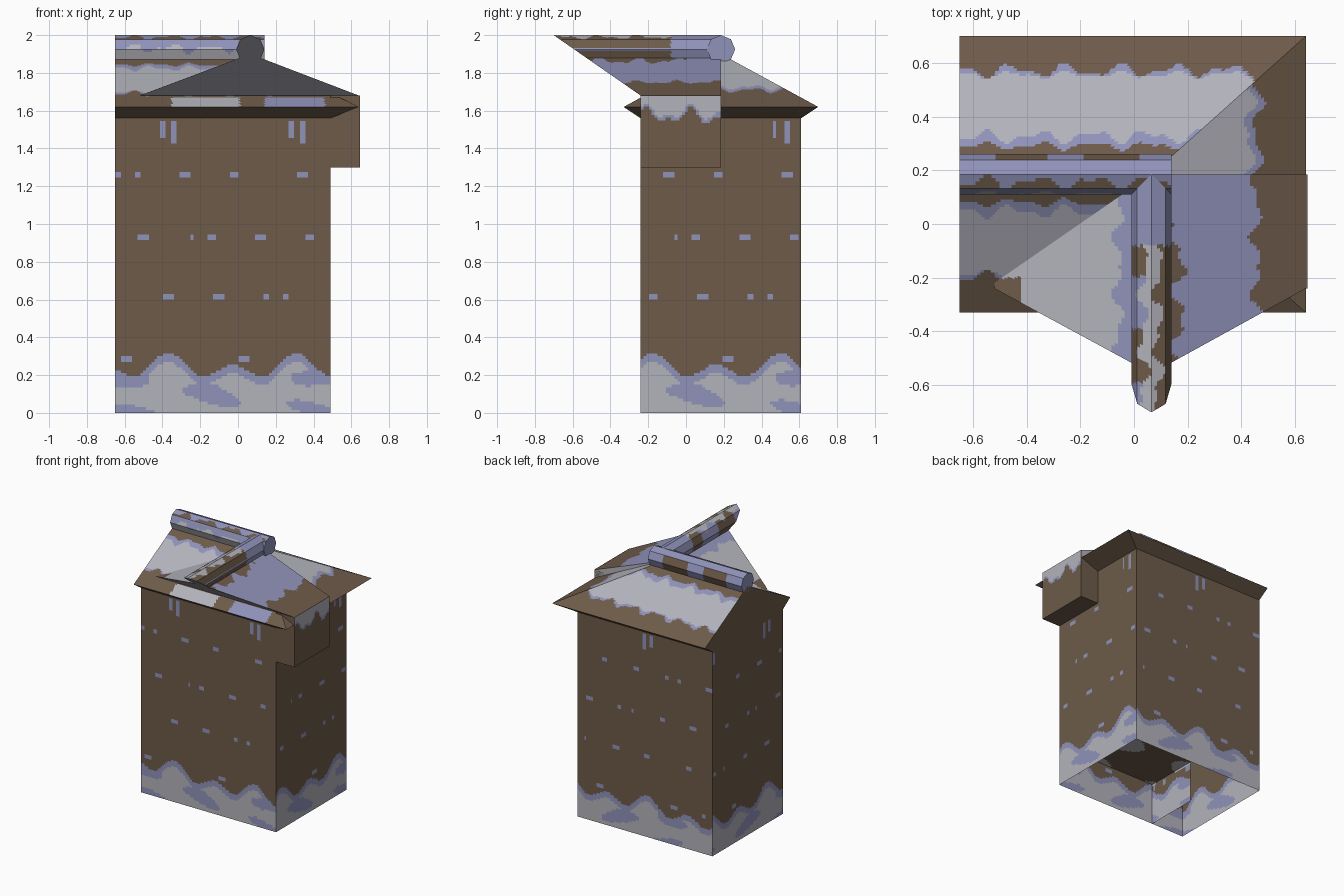
import bpy, math
from math import sin, cos, pi
from mathutils import Vector as V

cube = bpy.data.objects.get("Cube")
if cube:
    bpy.data.objects.remove(cube)

BROWN, GREY, LILAC = 0, 1, 2


def material(name, color):
    m = bpy.data.materials.new(name)
    m.use_nodes = True
    m.diffuse_color = (*color, 1)
    m.node_tree.nodes["Principled BSDF"].inputs["Base Color"].default_value = (*color, 1)
    return m


MATS = [material("brown plaster", (0.155, 0.105, 0.068)),
        material("pale grey snow", (0.45, 0.45, 0.50)),
        material("lilac snow shade", (0.28, 0.29, 0.49))]


class Part:
    """Collects gridded patches whose faces are coloured by a rule."""

    def __init__(self, name):
        self.name, self.verts, self.faces, self.mats = name, [], [], []

    def patch(self, a, b, c, d, out, rule, cell=0.015):
        a, b, c, d, out = map(V, (a, b, c, d, out))
        nu = max(1, math.ceil(max((b - a).length, (c - d).length) / cell))
        nv = max(1, math.ceil(max((d - a).length, (c - b).length) / cell))
        flip = (c - a).cross(d - b).dot(out) < 0
        base = len(self.verts)
        for j in range(nv + 1):
            for i in range(nu + 1):
                self.verts.append(a.lerp(b, i / nu).lerp(d.lerp(c, i / nu), j / nv))
        for j in range(nv):
            for i in range(nu):
                k = base + j * (nu + 1) + i
                f = [k, k + 1, k + nu + 2, k + nu + 1]
                mid = sum((self.verts[n] for n in f), V()) / 4
                self.faces.append(f[::-1] if flip else f)
                self.mats.append(rule(mid) if callable(rule) else rule)
        return self

    def build(self):
        me = bpy.data.meshes.new(self.name)
        me.from_pydata(self.verts, [], self.faces)
        for m in MATS:
            me.materials.append(m)
        me.polygons.foreach_set("material_index", self.mats)
        me.validate()
        ob = bpy.data.objects.new(self.name, me)
        bpy.context.collection.objects.link(ob)


# Main dimensions
X0, X1, Y0, Y1, YM = -0.65, 0.49, -0.24, 0.61, 0.185
EX, EY0, EY1 = 0.64, -0.33, 0.70
WALL, EAVE, RIDGE, WING, BAY = 1.56, 1.62, 1.90, 1.68, 1.30
RX = 0.065


def wave(t):
    return 0.018 * sin(31 * t) + 0.012 * sin(57 * t + 1)


def wall_rule(t, z):
    """Drifted snow at the foot, dashes along the courses, drips at the top."""
    edge = 0.24 + 0.045 * cos(2 * pi * t / 0.34) + 0.03 * cos(2 * pi * t / 0.68)
    if z < edge:
        blob = sin(13 * t + 2 * sin(14 * z)) + sin(34 * z + 6 * t)
        return GREY if z < edge - 0.045 and blob > -0.75 else LILAC
    for n, row in enumerate((0.285, 0.61, 0.935, 1.255)):
        if abs(z - row) < 0.016:
            dash = sin(2 * pi * t / 0.3 + 2 * n) + 0.8 * sin(2 * pi * t / 0.125 + n)
            return LILAC if dash > 0.95 else BROWN
    s = (t + 0.34) % 0.68 - 0.34
    if 1.42 < z < 1.54 and (abs(s - 0.03) < 0.013 or abs(s + 0.03) < 0.013 and z > 1.46):
        return LILAC
    return BROWN


# Walls
walls = Part("walls")
for y, s, ph in ((Y0, -1, 0.37), (Y1, 1, 0.1)):
    walls.patch((X0, y, 0), (X1, y, 0), (X1, y, WALL), (X0, y, WALL), (0, s, 0),
                lambda p, ph=ph: wall_rule(p.x + ph, p.z))
for x, s, ph in ((X0, -1, 0.05), (X1, 1, 0.18)):
    walls.patch((x, Y0, 0), (x, Y1, 0), (x, Y1, WALL), (x, Y0, WALL), (s, 0, 0),
                lambda p, ph=ph: wall_rule(p.y + ph, p.z))
# Gable end, flush with the wall
walls.patch((X0, Y0, WALL), (X0, Y1, WALL), (X0, EY1, EAVE), (X0, EY0, EAVE), (-1, 0, 0), BROWN)
walls.patch((X0, EY0, EAVE), (X0, EY1, EAVE), (X0, YM, RIDGE), (X0, YM, RIDGE), (-1, 0, 0), BROWN)
walls.build()


# Raised floor inside the open base
def inner_rule(p):
    return wall_rule(p.x + p.y, p.z) if p.z < 0.31 else (
        GREY if sin(11 * p.x) + sin(17 * p.y) > 0.9 else BROWN)


floor = Part("inner_floor")
FX = -0.37
floor.patch((FX, Y0, 0.32), (X1, Y0, 0.32), (X1, YM, 0.32), (FX, YM, 0.32), (0, 0, -1), inner_rule)
floor.patch((FX, Y0, 0), (FX, YM, 0), (FX, YM, 0.32), (FX, Y0, 0.32), (1, 0, 0), inner_rule)
floor.patch((FX, YM, 0.32), (X1, YM, 0.32), (X1, YM, 0.9), (FX, YM, 0.9), (0, 1, 0), BROWN)
floor.build()


# Main roof: gable on one end, hip on the other
def slope(d, t):
    """Colour by plan distance d from the eave (0 to about 0.5)."""
    w = wave(t)
    if d < 0.13 + w or d > 0.41 - w * 0.6:
        return BROWN
    return LILAC if d < 0.145 + w * 0.5 or d > 0.375 - w else GREY


def front_rule(p):
    if p.y < Y0 and p.x > -0.35:
        return GREY if p.x < 0.01 else LILAC if 0.14 < p.x < 0.46 else BROWN
    return slope(p.y - EY0, p.x)


def hip_rule(p):
    edge = 0.46 + wave(p.y)
    return BROWN if p.x > edge else LILAC if p.x > edge - 0.03 else GREY


roof = Part("main_roof")
apex, gable = (RX, YM, RIDGE), (X0, YM, RIDGE)
roof.patch((X0, EY0, EAVE), (EX, EY0, EAVE), apex, gable, (0, -1, 2), front_rule)
roof.patch((X0, EY1, EAVE), (EX, EY1, EAVE), apex, gable, (0, 1, 2),
           lambda p: BROWN if p.x - 0.46 > wave(p.y) else slope(EY1 - p.y, p.x))
roof.patch((EX, EY0, EAVE), (EX, EY1, EAVE), apex, apex, (1, 0, 2), hip_rule)
# Slanted soffits
for ye, yw, s in ((EY0, Y0, -1), (EY1, Y1, 1)):
    roof.patch((X0, ye, EAVE), (EX, ye, EAVE), (X1, yw, WALL), (X0, yw, WALL), (0, s, -2), BROWN, 0.1)
roof.patch((EX, EY0, EAVE), (EX, EY1, EAVE), (X1, Y1, WALL), (X1, Y0, WALL), (1, 0, -2), BROWN, 0.1)
roof.build()


# Cross wing with a forward-leaning gable
def prow(z):
    return Y0 - (z - WING) * 1.44


def wing_right(p):
    edge = 0.455 + wave(p.y)
    drip = 0.16 + 2 * wave(p.y + 0.2)
    return BROWN if p.x > edge or (p.x < drip and p.y < 0) else LILAC


def wing_left(p):
    edge = -0.06 + wave(p.y)
    if p.y < -0.2 and p.x < -0.42:
        return BROWN
    return LILAC if p.x > edge else GREY


wing = Part("cross_wing_roof")
tip, LX = (RX, prow(RIDGE), RIDGE), -0.52
wing.patch((EX, YM, WING), (EX, Y0, WING), tip, apex, (1, 0, 2), wing_right)
wing.patch((LX, YM, WING), (LX, Y0, WING), tip, apex, (-1, 0, 2), wing_left)
wing.patch((LX, Y0, WING), (EX, Y0, WING), tip, tip, (0, -1, -1), GREY, 0.1)
wing.patch((RX, YM, RIDGE), (EX, YM, WING), (EX, YM, EAVE), (RX, YM, RIDGE), (0, 1, 0), GREY, 0.1)
wing.build()


# Overhanging bay under the wing
def bay_rule(p):
    edge = 1.57 + 0.03 * sin(28 * p.y + 1) + 0.02 * sin(51 * p.y)
    return BROWN if p.z < edge else LILAC if p.z < edge + 0.02 else GREY


bay = Part("side_bay")
BX = 0.645
bay.patch((BX, Y0, BAY), (BX, YM, BAY), (BX, YM, WING), (BX, Y0, WING), (1, 0, 0), bay_rule)
for y, s in ((Y0, -1), (YM, 1)):
    bay.patch((X1, y, BAY), (BX, y, BAY), (BX, y, WING), (X1, y, WING), (0, s, 0), BROWN, 0.1)
for z, s in ((BAY, -1), (WING - 0.002, 1)):
    bay.patch((X1, Y0, z), (BX, Y0, z), (BX, YM, z), (X1, YM, z), (0, 0, s), BROWN, 0.1)
bay.build()

# Eight-sided ridge rolls
R, RZ = 0.075, 1.925
ring = [(R * cos(k * pi / 4), R * sin(k * pi / 4)) for k in range(9)]


def main_roll_rule(p):
    w = wave(p.x)
    if p.y > YM + 0.052:
        return LILAC if sin(19 * p.x) > 0.3 else BROWN
    if p.y < YM and p.z > RZ + 0.05:
        return BROWN if p.y < YM - 0.03 + w and p.z > RZ + 0.054 else LILAC
    return GREY if p.z < RZ + 0.005 + w and p.y < YM else LILAC


def wing_roll_rule(p):
    w = wave(p.y)
    if p.y > -0.08:
        return LILAC
    if p.x > RX + 0.025 + w:
        return BROWN if abs(p.z - RZ) > 0.006 else LILAC
    return GREY if p.x > RX - 0.03 + w else LILAC if sin(16 * p.y) > 0 else BROWN


main_roll, wing_roll = Part("main_ridge_roll"), Part("wing_ridge_roll")
RE = 0.14
for (a, h), (b, g) in zip(ring, ring[1:]):
    main_roll.patch((X0, YM + a, RZ + h), (RE, YM + a, RZ + h), (RE, YM + b, RZ + g),
                    (X0, YM + b, RZ + g), (0, a + b, h + g), main_roll_rule)
    for x, s in ((X0, -1), (RE, 1)):
        c = (x, YM, RZ)
        main_roll.patch((x, YM + a, RZ + h), (x, YM + b, RZ + g), c, c, (s, 0, 0), LILAC, 0.1)
    ya, yb = prow(RZ + h), prow(RZ + g)
    wing_roll.patch((RX + a, ya, RZ + h), (RX + a, YM, RZ + h), (RX + b, YM, RZ + g),
                    (RX + b, yb, RZ + g), (a + b, 0, h + g), wing_roll_rule)
    c = (RX, prow(RZ), RZ)
    wing_roll.patch((RX + a, ya, RZ + h), (RX + b, yb, RZ + g), c, c, (0, -1, -1), GREY, 0.1)
main_roll.build()
wing_roll.build()
